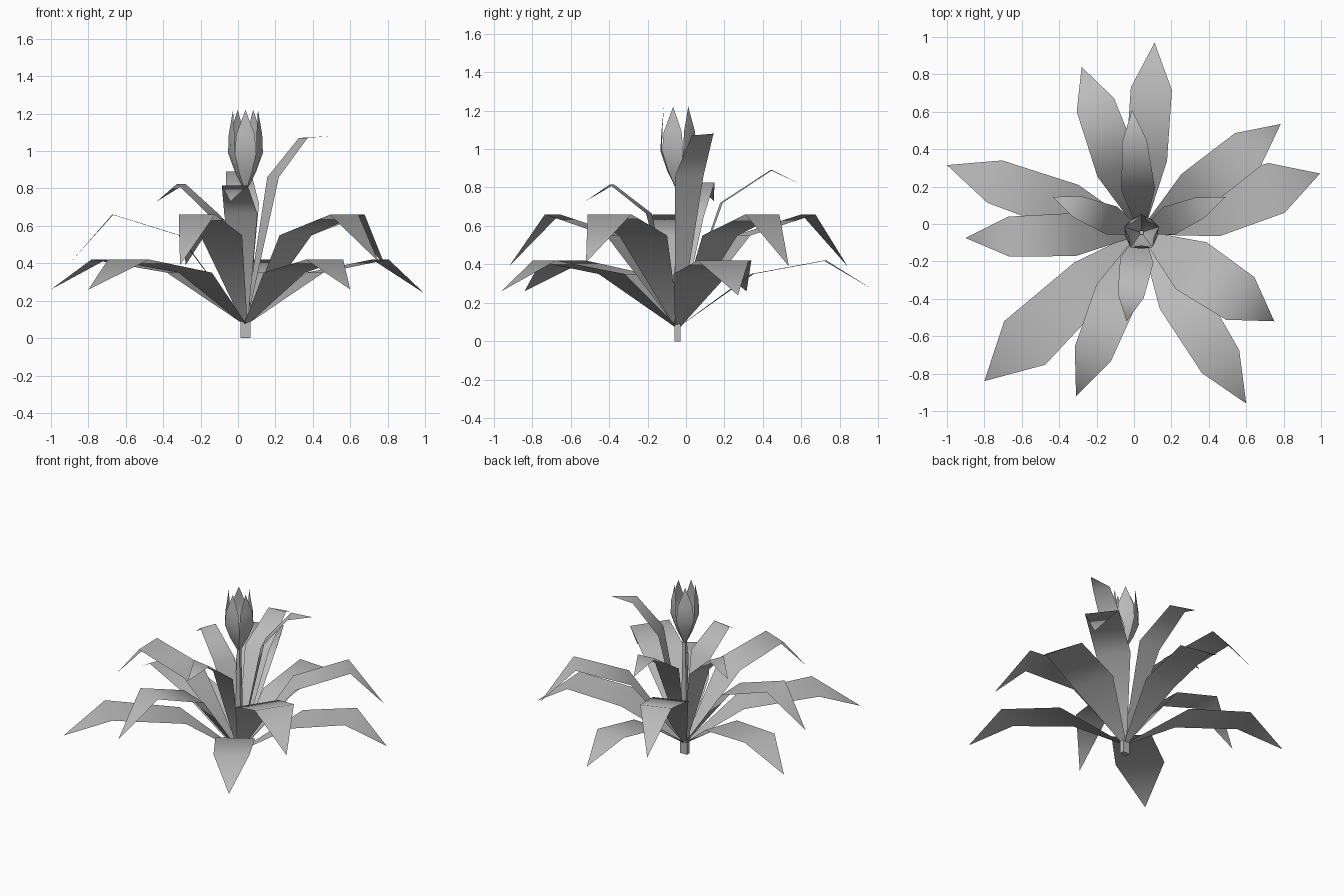
import bpy
import bmesh
from math import sin, cos, radians, hypot
from mathutils import Vector

if "Cube" in bpy.data.objects:
    bpy.data.objects.remove(bpy.data.objects["Cube"])

grey = bpy.data.materials.new("plain_grey")
grey.use_nodes = True
COLOUR = (0.5, 0.5, 0.5, 1)
grey.diffuse_color = COLOUR
grey.node_tree.nodes["Principled BSDF"].inputs["Base Color"].default_value = COLOUR

CX, CY = 0.04, -0.045   # plant axis


def finish(name, bm, smooth=True):
    mesh = bpy.data.meshes.new(name)
    bm.to_mesh(mesh)
    bm.free()
    for face in mesh.polygons:
        face.use_smooth = smooth
    mesh.materials.append(grey)
    obj = bpy.data.objects.new(name, mesh)
    bpy.context.collection.objects.link(obj)
    return obj


def leaf(name, tip, rows):
    """Folded strip from the axis to the tip; rows are (reach, height, half width)."""
    length = hypot(tip[0] - CX, tip[1] - CY)
    out = Vector((tip[0] - CX, tip[1] - CY, 0)) / length
    side = Vector((-out.y, out.x, 0))
    bm = bmesh.new()
    previous = None
    for reach, height, half in rows:
        mid = Vector((CX, CY, height)) + out * reach
        pair = [bm.verts.new(mid - side * half), bm.verts.new(mid + side * half)]
        if previous:
            bm.faces.new((previous[0], pair[0], pair[1], previous[1]))
        previous = pair
    end = bm.verts.new((tip[0], tip[1], tip[2]))
    bm.faces.new((previous[0], end, previous[1]))
    finish(name, bm)


# Leaf tiers: tip, then reach and half width of the inner and outer folds
low = [((0.11, 0.97, 0.27), 0.39, 0.11, 0.77, 0.11),
       ((-0.80, -0.84, 0.26), 0.37, 0.13, 0.86, 0.16),
       ((0.60, -0.96, 0.26), 0.40, 0.13, 0.81, 0.117),
       ((0.995, 0.27, 0.24), 0.39, 0.15, 0.76, 0.14),
       ((-1.0, 0.315, 0.26), 0.40, 0.13, 0.83, 0.12)]
middle = [((-0.90, -0.075, 0.40), 0.355, 0.115, 0.71, 0.107),
          ((0.785, 0.535, 0.39), 0.36, 0.115, 0.72, 0.112),
          ((0.75, -0.52, 0.41), 0.32, 0.15, 0.635, 0.137),
          ((-0.31, -0.92, 0.39), 0.35, 0.12, 0.70, 0.104),
          ((-0.28, 0.84, 0.39), 0.36, 0.12, 0.725, 0.106)]
for tier, leaves, inner_z, outer_z in (("low", low, 0.35, 0.42),
                                       ("middle", middle, 0.55, 0.66)):
    for i, (tip, r1, w1, r2, w2) in enumerate(leaves):
        leaf(f"{tier}_leaf_{i + 1}", tip,
             [(0, 0.07, 0.012), (r1, inner_z, w1), (r2, outer_z, w2)])

# Upright leaves around the flower stem
upper = [((0.49, 0.145, 1.08), (0.16, 0.86, 0.08), (0.335, 1.07, 0.06)),
         ((-0.435, 0.145, 0.73), (0.17, 0.65, 0.08), (0.37, 0.825, 0.06)),
         ((-0.01, 0.61, 0.81), (0.23, 0.72, 0.09), (0.49, 0.89, 0.066)),
         ((-0.04, -0.52, 0.73), (0.15, 0.665, 0.09), (0.345, 0.815, 0.07))]
for i, (tip, inner, outer) in enumerate(upper):
    leaf(f"upper_leaf_{i + 1}", tip, [(0, 0.07, 0.012), inner, outer])

# Flower stem: tapered square rod
bm = bmesh.new()
rings = []
for z, hx, hy in ((0, 0.027, 0.016), (0.08, 0.027, 0.016), (0.82, 0.01, 0.01)):
    rings.append([bm.verts.new((CX + sx * hx, CY + sy * hy, z))
                  for sx, sy in ((-1, -1), (1, -1), (1, 1), (-1, 1))])
for a, b in zip(rings, rings[1:]):
    for k in range(4):
        bm.faces.new((a[k], a[k - 3], b[k - 3], b[k]))
bm.faces.new(rings[0][::-1])
bm.faces.new(rings[-1])
finish("flower_stem", bm, False)

# Flower: five cupped petals, each row is (radius, height, half angle)
petal_rows = ((0.012, 0.80, 36), (0.06, 0.89, 36), (0.098, 0.99, 36),
              (0.092, 1.09, 32))
for i in range(5):
    middle_angle = -90 + 72 * i
    bm = bmesh.new()

    def point(radius, angle, z):
        a = radians(angle)
        return bm.verts.new((CX + radius * cos(a), CY + radius * sin(a), z))

    rows = [[point(r * (0.9 if k == 0 else 1), middle_angle + k * spread, z)
             for k in (-1, 0, 1)] for r, z, spread in petal_rows]
    for a, b in zip(rows, rows[1:]):
        for k in range(2):
            bm.faces.new((a[k], a[k + 1], b[k + 1], b[k]))
    tip = point(0.07, middle_angle, 1.22)
    for k in range(2):
        bm.faces.new((rows[-1][k], rows[-1][k + 1], tip))
    finish(f"petal_{i + 1}", bm)
